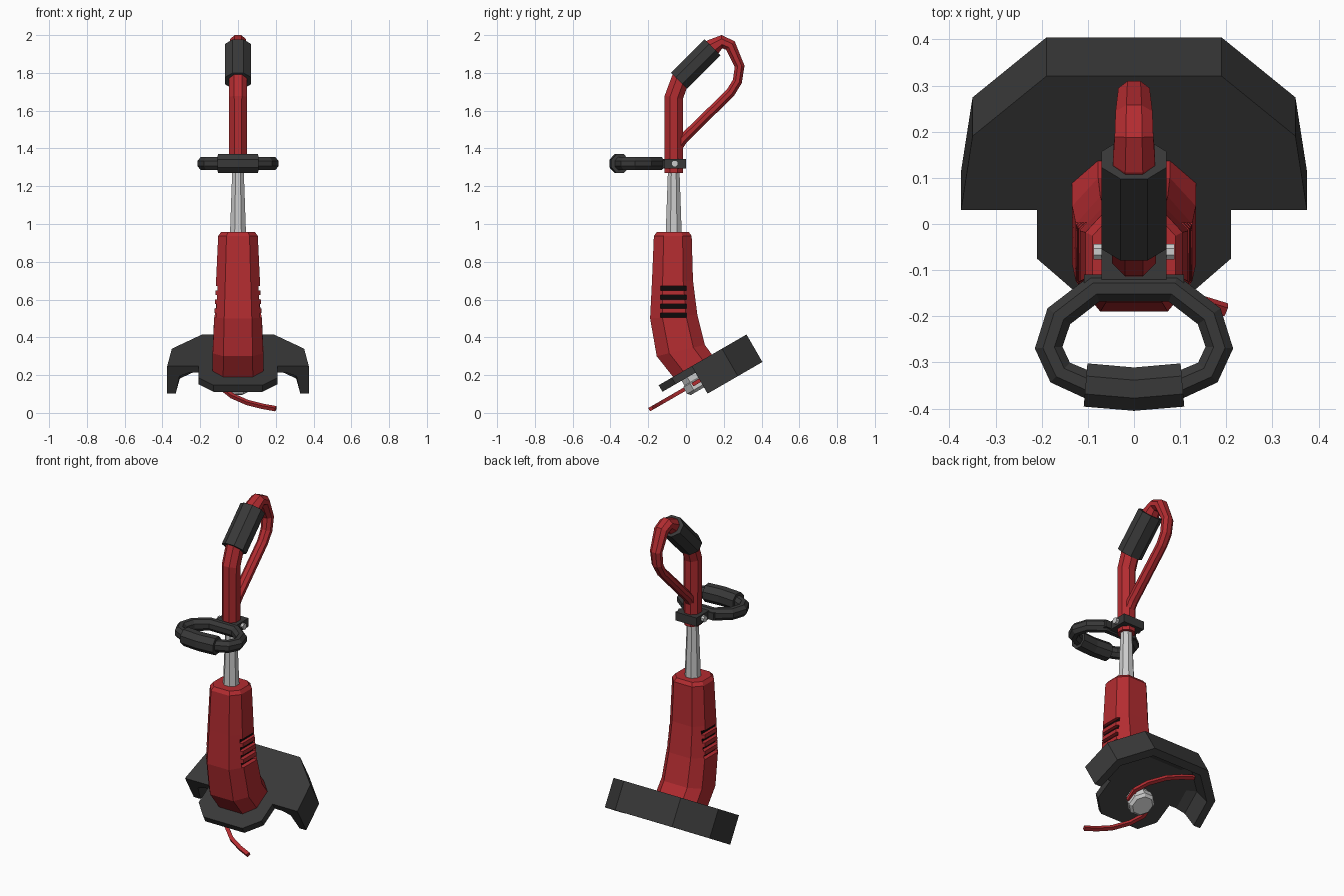
import bpy, bmesh, math
from mathutils import Vector, Matrix

if "Cube" in bpy.data.objects:
    bpy.data.objects.remove(bpy.data.objects["Cube"])


def material(name, rgb):
    m = bpy.data.materials.new(name)
    m.diffuse_color = (*rgb, 1)
    m.use_nodes = True
    m.node_tree.nodes["Principled BSDF"].inputs["Base Color"].default_value = m.diffuse_color
    return m


RED = material("red_plastic", (0.45, 0.025, 0.03))
DARK = material("dark_plastic", (0.04, 0.04, 0.04))
BLACK = material("vent_black", (0.004, 0.003, 0.003))


def finish(name, bm, mat, matrix=None):
    bmesh.ops.recalc_face_normals(bm, faces=bm.faces)
    if matrix:
        bm.transform(matrix)
    me = bpy.data.meshes.new(name)
    bm.to_mesh(me)
    bm.free()
    ob = bpy.data.objects.new(name, me)
    bpy.context.collection.objects.link(ob)
    if mat:
        me.materials.append(mat)
    return ob


def loft(name, rings, mat=None, closed=False, matrix=None):
    """Skin a list of equal-sized closed rings, capping the ends unless closed."""
    bm = bmesh.new()
    vs = [[bm.verts.new(p) for p in r] for r in rings]
    n = len(rings[0])
    for i in range(len(vs) if closed else len(vs) - 1):
        a, b = vs[i], vs[(i + 1) % len(vs)]
        for j in range(n):
            k = (j + 1) % n
            bm.faces.new((a[j], a[k], b[k], b[j]))
    if not closed:
        bm.faces.new(vs[0])
        bm.faces.new(vs[-1])
    return finish(name, bm, mat, matrix)


def tube(name, path, side, mat=None, sides=8, closed=False, matrix=None):
    """path: (point, in-plane radius, side radius); side: normal of the path plane."""
    pts = [Vector(p[0]) for p in path]
    side = Vector(side)
    rings = []
    for i, (_, ra, rb) in enumerate(path):
        nxt = pts[(i + 1) % len(pts)] if closed else pts[min(i + 1, len(pts) - 1)]
        prv = pts[i - 1] if closed else pts[max(i - 1, 0)]
        d1, d2 = (nxt - pts[i]).normalized(), (pts[i] - prv).normalized()
        across = (d1 + d2).normalized().cross(side).normalized()
        k = 1 / math.cos(math.pi / sides)
        angles = [(j + 0.5) * 2 * math.pi / sides for j in range(sides)]
        rings.append([pts[i] + k * (across * ra * math.cos(a) + side * rb * math.sin(a))
                      for a in angles])
    return loft(name, rings, mat, closed, matrix)


def box(name, lo, hi, mat=None):
    ring = lambda z: [(lo[0], lo[1], z), (hi[0], lo[1], z), (hi[0], hi[1], z), (lo[0], hi[1], z)]
    return loft(name, [ring(lo[2]), ring(hi[2])], mat)


def mirrored(half):
    return half + [(-x, y) for x, y in reversed(half)]


# Motor housing: front (y, z), back (y, z), half width
sections = [(-.155, .957, .015, .957, .09), (-.17, .937, .03, .937, .105),
            (-.18, .70, .037, .70, .116), (-.19, .50, .06, .52, .126),
            (-.155, .30, .10, .36, .134), (-.06, .18, .14, .305, .135),
            (-.05, .165, .148, .29, .133)]
rings = []
for yf, zf, yb, zb, w in sections:
    prof = mirrored([(.58 * w, 0), (w, .26), (w, .76), (.58 * w, 1)])
    rings.append([(x, yf + (yb - yf) * t, zf + (zb - zf) * t) for x, t in prof])
housing = loft("motor_housing", rings, RED)

# Vent slots on both sides, with dark cores
bm = bmesh.new()
for i in range(4):
    for s in (-1, 1):
        m = Matrix.Translation((s * .13, -.066, .517 + i * .048)) @ Matrix.Diagonal((.07, .138, .024, 1))
        bmesh.ops.create_cube(bm, size=1, matrix=m)
cutter = finish("vent_cutter", bm, None)
cutter.hide_render = True
cutter.hide_viewport = True
mod = housing.modifiers.new("vents", 'BOOLEAN')
mod.operation, mod.object, mod.solver = 'DIFFERENCE', cutter, 'EXACT'
for s, nm in ((-1, "left"), (1, "right")):
    for i in range(4):
        z = .517 + i * .048
        xs = sorted((s * .08, s * .1))
        box(f"vent_core_{nm}_{i}", (xs[0], -.134, z - .0118), (xs[1], .002, z + .0118), BLACK)

# Shaft
tube("shaft", [((0, -.065, .93), .043, .043), ((0, -.065, 1.3), .03, .03)], (1, 0, 0))

# Rear handle: main tube flowing into a closed D loop
handle = [(-.065, 1.27, .049, .046), (-.065, 1.67, .049, .048), (-.03, 1.765, .049, .048),
          (.14, 1.935, .046, .046), (.19, 1.965, .035, .042), (.235, 1.945, .032, .04),
          (.284, 1.835, .026, .034), (.272, 1.755, .025, .032), (.235, 1.695, .025, .03),
          (-.015, 1.45, .026, .03), (-.07, 1.37, .026, .03)]
tube("rear_handle", [((0, y, z), a, b) for y, z, a, b in handle], (1, 0, 0), RED)
tube("rear_grip", [((0, -.037, 1.758), .06, .07), ((0, .14, 1.935), .06, .07)], (1, 0, 0), DARK)

# Front handle ring, grip, clamp and bolts
half = [(.085, -.14), (.163, -.2), (.185, -.268), (.16, -.322), (.09, -.353)]
tube("front_handle", [((x, y, 1.32), .03, .034) for x, y in mirrored(half)],
     (0, 0, 1), DARK, closed=True)
tube("front_grip", [((x, y, 1.32), .047, .05) for x, y in
                    [(-.105, -.349), (0, -.358), (.105, -.349)]], (0, 0, 1), DARK)
box("clamp", (-.07, -.13, 1.293), (.07, 0, 1.344), DARK)
box("clamp_bracket", (-.108, -.15, 1.297), (.108, -.11, 1.34), DARK)
for s, nm in ((-1, "left"), (1, "right")):
    tube("clamp_bolt_" + nm, [((s * .06, -.06, 1.32), .017, .017),
                              ((s * .088, -.06, 1.32), .017, .017)], (0, 0, 1))

# Cutting head, built flat then tilted 30 degrees
TILT = Matrix.Translation((0, 0, .23)) @ Matrix.Rotation(math.radians(30), 4, 'X')

# Guard plate
outline = mirrored([(.13, -.167), (.21, -.087), (.21, .035), (.375, .035), (.35, .22), (.19, .37)])
loft("guard_plate", [[(x, y, z) for x, y in outline] for z in (0, -.04)], DARK, matrix=TILT)

# Guard skirt: wall profile (inset, height) swept round the rear edge
wall = [(0, -.04), (0, -.168), (.045, -.168), (.065, -.062), (.115, -.04)]
rim = mirrored([(.375, .035), (.35, .22), (.19, .37)])
loft("guard_skirt", [[(x * (1 - o / .375), .035 + (y - .035) * (1 - o / .335), z)
                      for o, z in wall] for x, y in rim], DARK, matrix=TILT)

# Line spool
tube("line_spool", [((0, .01, z), r, r) for z, r in
                    [(-.03, .06), (-.07, .06), (-.075, .07), (-.115, .07), (-.13, .055)]],
     (1, 0, 0), matrix=TILT)

# Cutting lines: two strands curling away from the spool
strand = [(.2, -.265), (.13, -.24), (.05, -.2), (-.03, -.13), (-.075, -.06), (-.07, .01)]
for s, nm in ((1, "front"), (-1, "rear")):
    tube("cutting_line_" + nm, [((s * x, s * y, -.087), .011, .01) for x, y in strand],
         (0, 0, 1), RED, sides=4, matrix=TILT)
